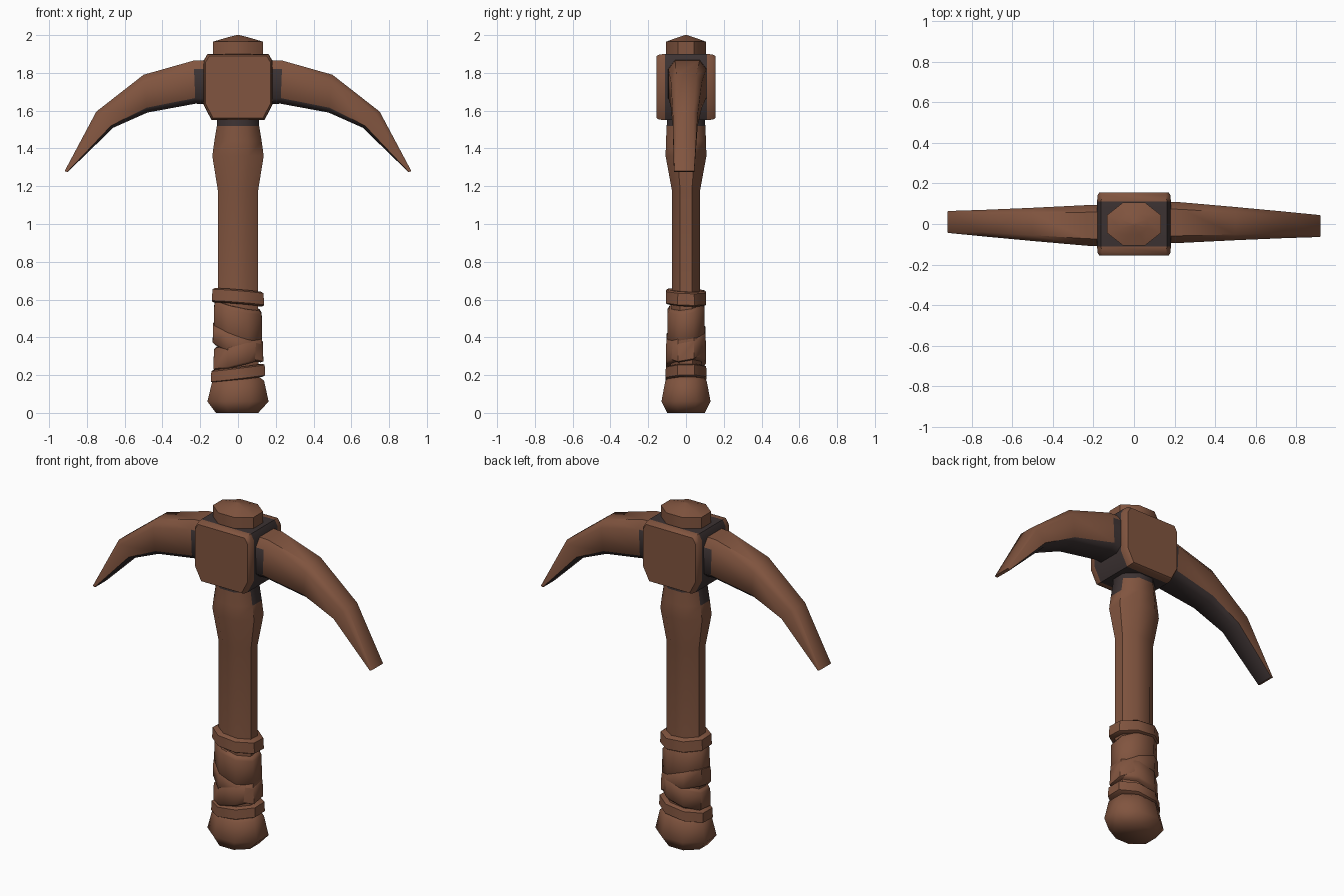
import bpy, bmesh, math
from mathutils import Vector

if "Cube" in bpy.data.objects:
    bpy.data.objects.remove(bpy.data.objects["Cube"])


def material(name, rgb):
    m = bpy.data.materials.new(name)
    m.diffuse_color = (*rgb, 1)
    m.use_nodes = True
    m.node_tree.nodes["Principled BSDF"].inputs["Base Color"].default_value = m.diffuse_color
    return m


BROWN = material("worn brown", (0.22, 0.09, 0.05))
DARK = material("dark charcoal", (0.045, 0.032, 0.032))


def loft(name, rings, dark=None, angle=50):
    """Skin equal-sized rings; dark(ring, side, centre) picks charcoal faces."""
    bm = bmesh.new()
    vs = [[bm.verts.new(p) for p in r] for r in rings]
    n = len(rings[0])
    for j in range(len(rings) - 1):
        for k in range(n):
            f = bm.faces.new((vs[j][k], vs[j][(k + 1) % n],
                              vs[j + 1][(k + 1) % n], vs[j + 1][k]))
            if dark and dark(j, k, f.calc_center_median()):
                f.material_index = 1
    bm.faces.new(vs[0])
    bm.faces.new(vs[-1])
    bmesh.ops.recalc_face_normals(bm, faces=bm.faces)
    me = bpy.data.meshes.new(name)
    bm.to_mesh(me)
    bm.free()
    me.materials.append(BROWN)
    me.materials.append(DARK)
    ob = bpy.data.objects.new(name, me)
    bpy.context.collection.objects.link(ob)
    bpy.ops.object.select_all(action='DESELECT')
    ob.select_set(True)
    bpy.context.view_layer.objects.active = ob
    bpy.ops.object.shade_smooth_by_angle(angle=math.radians(angle))
    return ob


def octagon(z, rx, ry, sx=0, sy=0, cx=0):
    """Eight-sided ring with flats facing the axes, tilted by slopes sx, sy."""
    pts = []
    for k in range(8):
        a = math.radians(22.5 + 45 * k)
        x = rx * math.cos(a) / math.cos(math.pi / 8)
        y = ry * math.sin(a) / math.cos(math.pi / 8)
        pts.append((x + cx, y, z + sx * x + sy * y))
    return pts


# Handle shaft, flaring below the head, stained where it meets the head
loft("handle", [octagon(*r) for r in (
    (0.10, 0.11, 0.085), (0.65, 0.105, 0.075), (1.18, 0.107, 0.075),
    (1.36, 0.136, 0.108), (1.44, 0.125, 0.106), (1.52, 0.112, 0.102),
    (1.62, 0.105, 0.10))],
    lambda j, k, c: c.z > 1.53 or (c.z > 1.42 and abs(c.x) > 0.1))

# Pommel at the foot
loft("pommel", [octagon(0, 0.112, 0.10, cx=-0.005), octagon(0.06, 0.162, 0.13),
                octagon(0.165, 0.138, 0.11, 0.04), octagon(0.20, 0.10, 0.08)], angle=60)

# Handle top poking through the head
loft("handle_top", [octagon(1.80, 0.133, 0.105), octagon(1.965, 0.133, 0.105),
                    octagon(1.985, 0.066, 0.052), octagon(2.0, 0.008, 0.006)])

# Cloth wraps: tilted bands (height, half height, radii, slopes)
for i, (z, h, rx, ry, sx, sy) in enumerate((
        (0.612, 0.038, 0.138, 0.107, -0.08, -0.04),
        (0.485, 0.085, 0.128, 0.099, -0.22, 0.14),
        (0.375, 0.055, 0.134, 0.104, -0.38, 0.18),
        (0.315, 0.060, 0.130, 0.107, 0.24, 0.08),
        (0.210, 0.034, 0.144, 0.109, 0.12, 0.02))):
    loft(f"wrap_{i + 1}", [
        octagon(z - h, rx * 0.9, ry * 0.9, sx, sy),
        octagon(z - h * 0.8, rx, ry, sx, sy),
        octagon(z + h * 0.8, rx * 0.98, ry * 0.98, sx, sy),
        octagon(z + h, rx * 0.88, ry * 0.88, sx, sy)])

# Head block: brown front and back plates with a dark band between
outline = [(-0.14, 1.55), (0.14, 1.55), (0.182, 1.63), (0.182, 1.865),
           (0.162, 1.9), (-0.162, 1.9), (-0.182, 1.865), (-0.182, 1.63)]


def plate(y, s):
    return [(x * s, y, 1.725 + (z - 1.725) * s) for x, z in outline]


loft("head_block", [plate(-0.155, 0.94), plate(-0.142, 0.985), plate(-0.11, 1),
                    plate(0.11, 1), plate(0.142, 0.985), plate(0.155, 0.94)],
     lambda j, k, c: j == 2)

# Curved pick arms: top point, bottom point, y centre, half width
stations = [
    ((0.10, 1.87), (0.10, 1.63), 0.008, 0.105),
    ((0.235, 1.865), (0.225, 1.637), 0.007, 0.100),
    ((0.50, 1.79), (0.48, 1.59), 0.002, 0.082),
    ((0.75, 1.595), (0.66, 1.51), -0.004, 0.066),
    ((0.918, 1.28), (0.902, 1.275), -0.010, 0.054),
]
# Chamfered section: (side, share of height from bottom)
section = [(-0.65, 0), (0.65, 0), (1, 0.13), (1, 0.8),
           (0.65, 1), (-0.65, 1), (-1, 0.8), (-1, 0.13)]


def arm(name, s):
    rings = []
    for i, (top, bot, yc, hw) in enumerate(stations):
        t, b = Vector(top), Vector(bot)
        ring = []
        for side, share in section:
            p = b.lerp(t, share)
            w = side if i < 4 else math.copysign(max(abs(side), 0.95), side)
            ring.append((s * p.x, s * (yc + w * hw), p.y))
        rings.append(ring)
    # Dark underside, and dark flanks at the root
    loft(name, rings, lambda j, k, c: k in (0, 1, 7) or (j == 0 and k in (2, 6)))


arm("pick_arm_right", 1)
arm("pick_arm_left", -1)
